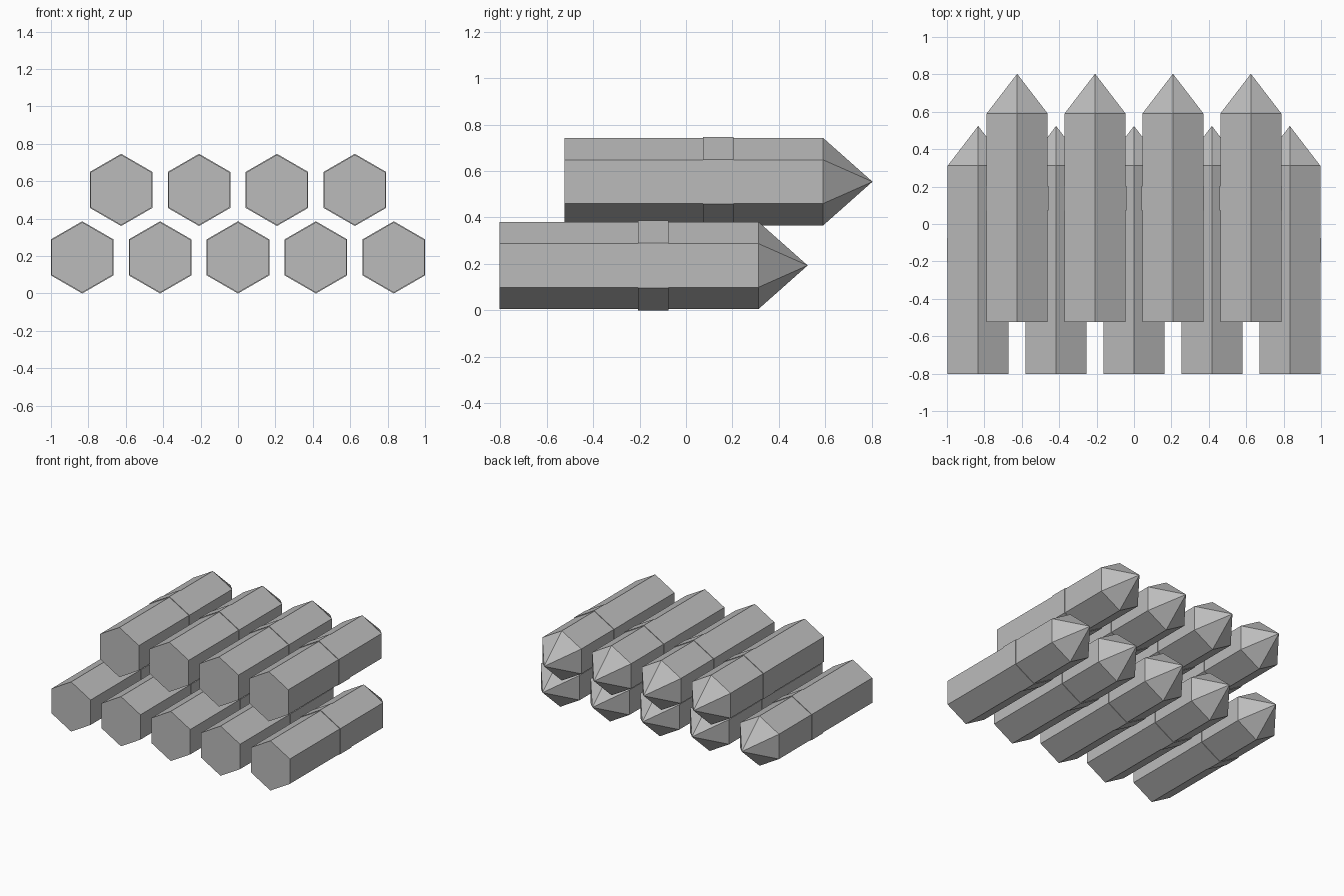
import bpy, bmesh, math

if "Cube" in bpy.data.objects:
    bpy.data.objects.remove(bpy.data.objects["Cube"])

grey = bpy.data.materials.new("plain grey")
grey.diffuse_color = (0.5, 0.5, 0.5, 1)
grey.use_nodes = True
grey.node_tree.nodes["Principled BSDF"].inputs["Base Color"].default_value = grey.diffuse_color


def hex_solid(name, x, z, rings):
    """Six-sided solid along y; rings are (y, radius), radius 0 makes a point."""
    bm = bmesh.new()
    loops = []
    for y, r in rings:
        n = 6 if r > 0 else 1
        loops.append([bm.verts.new((x + r * math.sin(i * math.pi / 3), y,
                                    z + r * math.cos(i * math.pi / 3))) for i in range(n)])
    for a, b in zip(loops, loops[1:]):
        for i in range(6):
            j = (i + 1) % 6
            if len(b) == 1:
                bm.faces.new((a[i], a[j], b[0]))
            else:
                bm.faces.new((a[i], a[j], b[j], b[i]))
    for loop in (loops[0], loops[-1]):
        if len(loop) == 6:
            bm.faces.new(loop)
    bmesh.ops.recalc_face_normals(bm, faces=bm.faces)
    mesh = bpy.data.meshes.new(name)
    bm.to_mesh(mesh)
    bm.free()
    mesh.materials.append(grey)
    bpy.context.collection.objects.link(bpy.data.objects.new(name, mesh))


SPACING = 0.4165
R_BODY, R_BAND = 0.188, 0.193

# Lower row of five, upper row of four nested in the gaps and shifted back
for row, count, dy in (("lower", 5, 0.0), ("upper", 4, 0.279)):
    z = R_BAND + (SPACING * math.sqrt(3) / 2 if row == "upper" else 0)
    for k in range(count):
        x = (k - (count - 1) / 2) * SPACING
        # pointed hexagonal rod
        hex_solid(f"{row}_rod_{k + 1}", x, z,
                  [(-0.803 + dy, R_BODY), (0.312 + dy, R_BODY), (0.524 + dy, 0)])
        # thin raised band around the middle
        hex_solid(f"{row}_band_{k + 1}", x, z,
                  [(-0.206 + dy, R_BAND), (-0.075 + dy, R_BAND)])
